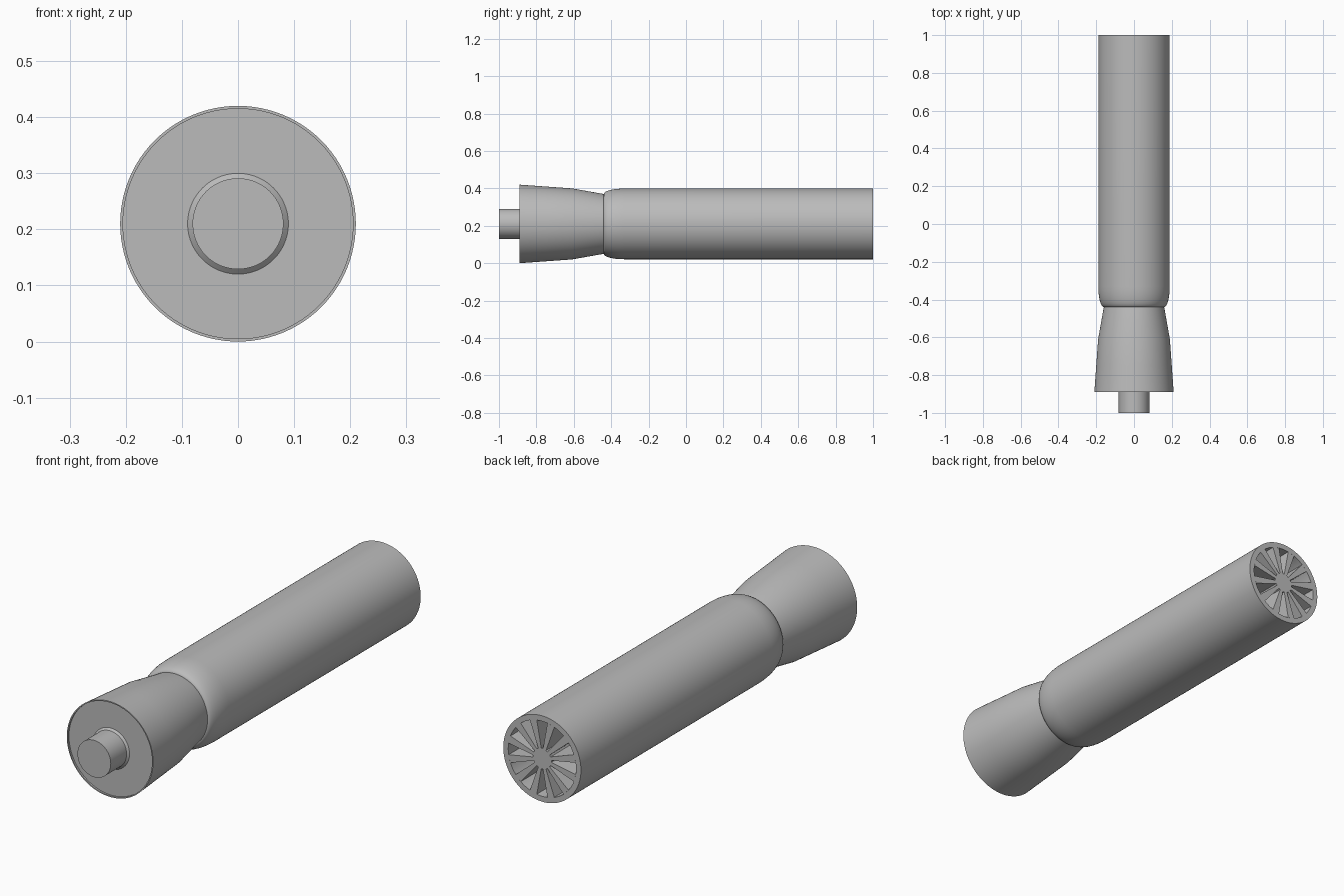
import bpy, bmesh
from math import sin, cos, pi, radians

cube = bpy.data.objects.get("Cube")
if cube:
    bpy.data.objects.remove(cube, do_unlink=True)

AXIS_Z = 0.21
SEGMENTS = 96

grey = bpy.data.materials.new("plain grey")
grey.use_nodes = True
colour = (0.5, 0.5, 0.5, 1)
grey.diffuse_color = colour
grey.node_tree.nodes["Principled BSDF"].inputs["Base Color"].default_value = colour


def finish(name, bm, smooth=True):
    bmesh.ops.recalc_face_normals(bm, faces=bm.faces)
    mesh = bpy.data.meshes.new(name)
    bm.to_mesh(mesh)
    bm.free()
    mesh.materials.append(grey)
    obj = bpy.data.objects.new(name, mesh)
    obj.location.z = AXIS_Z
    bpy.context.collection.objects.link(obj)
    if smooth:
        bpy.ops.object.select_all(action='DESELECT')
        obj.select_set(True)
        bpy.context.view_layer.objects.active = obj
        bpy.ops.object.shade_smooth_by_angle(angle=radians(30))
    return obj


def lathe(name, profile):
    """Turn (radius, y) points about the y axis; a zero radius closes the end."""
    bm = bmesh.new()
    verts = [bm.verts.new((r, y, 0)) for r, y in profile]
    edges = [bm.edges.new(pair) for pair in zip(verts, verts[1:])]
    bmesh.ops.spin(bm, geom=verts + edges, cent=(0, 0, 0), axis=(0, 1, 0),
                   angle=2 * pi, steps=SEGMENTS, use_merge=True)
    bmesh.ops.remove_doubles(bm, verts=bm.verts, dist=1e-5)
    return finish(name, bm)


# Flared head with a thin rim and a shallow recessed front plate
lathe("flared_head", [(0, -0.882), (0.205, -0.882), (0.205, -0.89), (0.21, -0.89),
                      (0.2, -0.75), (0.19, -0.61), (0.16, -0.44), (0, -0.44)])

# Pin with a chamfered collar at its root
lathe("front_pin", [(0, -1), (0.081, -1), (0.081, -0.89), (0.092, -0.88), (0, -0.88)])

# Tubular body: rounded shoulder, straight barrel, open bore at the back
DEPTH = 0.15
BORE = 0.165
shoulder = [(0.16 + 0.029 * sin(a), -0.33 - 0.11 * cos(a))
            for a in (i * pi / 16 for i in range(9))]
lathe("barrel", [(0, -0.44)] + shoulder +
      [(0.189, 1), (BORE, 1), (BORE, 1 - DEPTH), (0, 1 - DEPTH)])

# Spoked insert: wedge-shaped gaps between radial ribs around a solid hub
SPOKES = 12
bm = bmesh.new()
outline = []
for i in range(SPOKES):
    mid = 2 * pi * i / SPOKES
    half = pi / SPOKES
    for r, offset in ((BORE, -half * 0.6), (0.045, -half * 0.35),
                      (0.045, half * 0.35), (BORE, half * 0.6)):
        outline.append(bm.verts.new((r * cos(mid + offset), 1, r * sin(mid + offset))))
    # follow the bore across the end of each rib
    tip = mid + half
    outline.append(bm.verts.new((BORE * cos(tip), 1, BORE * sin(tip))))
face = bm.faces.new(outline)
walls = bmesh.ops.extrude_face_region(bm, geom=[face], use_keep_orig=True)
moved = [g for g in walls["geom"] if isinstance(g, bmesh.types.BMVert)]
bmesh.ops.translate(bm, verts=moved, vec=(0, -DEPTH, 0))
finish("spoked_insert", bm, smooth=False)
